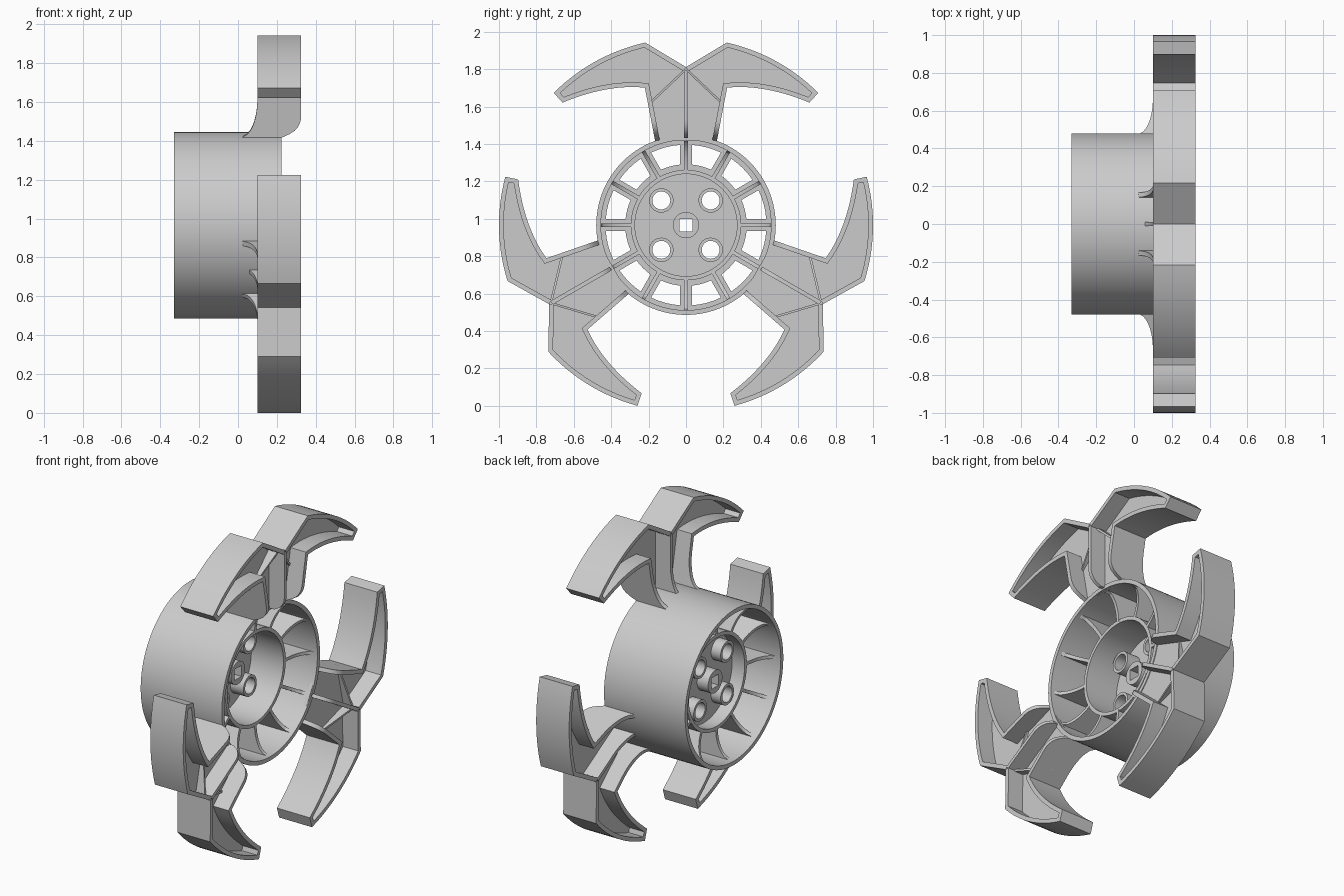
import bpy, bmesh, math
from mathutils import Vector

if "Cube" in bpy.data.objects:
    bpy.data.objects.remove(bpy.data.objects["Cube"])

CZ = 0.966          # height of the wheel axis (axis runs along x)


def link(name, bm, smooth=True):
    bmesh.ops.remove_doubles(bm, verts=bm.verts, dist=1e-5)
    bmesh.ops.recalc_face_normals(bm, faces=bm.faces)
    me = bpy.data.meshes.new(name)
    bm.to_mesh(me)
    bm.free()
    ob = bpy.data.objects.new(name, me)
    bpy.context.collection.objects.link(ob)
    ob.location.z = CZ
    if smooth:
        bpy.ops.object.select_all(action='DESELECT')
        bpy.context.view_layer.objects.active = ob
        ob.select_set(True)
        bpy.ops.object.shade_smooth_by_angle(angle=math.radians(25))
    return ob


def plate(name, loops, x0, x1):
    """Flat outline with holes in the y-z plane, thickened from x0 to x1."""
    cu = bpy.data.curves.new(name + "_outline", 'CURVE')
    cu.dimensions = '2D'
    cu.fill_mode = 'BOTH'
    cu.extrude = (x1 - x0) / 2
    for loop in loops:
        sp = cu.splines.new('POLY')
        sp.points.add(len(loop) - 1)
        for p, (u, v) in zip(sp.points, loop):
            p.co = (u, v, 0, 1)
        sp.use_cyclic_u = True
    tmp = bpy.data.objects.new(name + "_outline", cu)
    bpy.context.collection.objects.link(tmp)
    dg = bpy.context.evaluated_depsgraph_get()
    bm = bmesh.new()
    me = bpy.data.meshes.new_from_object(tmp.evaluated_get(dg))
    bm.from_mesh(me)
    bpy.data.meshes.remove(me)
    bpy.data.objects.remove(tmp)
    for v in bm.verts:
        v.co = Vector((v.co.z + (x0 + x1) / 2, v.co.x, v.co.y))
    return link(name, bm)


def strip(bm, path, a, b, xb, xf):
    """Wall along a y-z path; a, b are side offsets, xb, xf give depth by height."""
    pts = [Vector(p) for p in path]
    rows = []
    for i, p in enumerate(pts):
        ns = []
        for j in (i - 1, i):
            if 0 <= j < len(pts) - 1:
                d = (pts[j + 1] - pts[j]).normalized()
                ns.append(Vector((d.y, -d.x)))
        n = sum(ns, Vector((0, 0))).normalized()
        n = n / max(n.dot(ns[0]), 0.4)
        q, r = p + n * a, p + n * b
        x0, x1 = xb(p.y), xf(p.y)
        rows.append([bm.verts.new(c) for c in
                     ((x0, *q), (x1, *q), (x1, *r), (x0, *r))])
    for s, t in zip(rows, rows[1:]):
        for k in range(4):
            bm.faces.new((s[k], s[(k + 1) % 4], t[(k + 1) % 4], t[k]))
    bm.faces.new(rows[0])
    bm.faces.new(rows[-1])


def circle(r, n=72, c=(0, 0)):
    return [(c[0] + r * math.cos(2 * math.pi * i / n),
             c[1] + r * math.sin(2 * math.pi * i / n)) for i in range(n)]


def quarter(s):
    s = min(max(s, 0), 1)
    return 1 - math.sqrt(1 - s * s)


def repeat(ob, count):
    for k in range(1, count):
        c = ob.copy()
        c.rotation_euler.x = 2 * math.pi * k / count
        bpy.context.collection.objects.link(c)


# Hub drums
plate("outer_drum", [circle(0.48, 96), circle(0.455, 96)], -0.33, 0.225)
plate("inner_drum", [circle(0.295), circle(0.273)], -0.21, 0.12)

# Ring web with twelve windows
windows = []
for k in range(12):
    m = math.radians(15 + 30 * k)
    w = []
    for r, order in ((0.325, 1), (0.43, -1)):
        half = math.radians(15) - math.asin(0.032 / r)
        w += [(r * math.cos(m + order * half * f), r * math.sin(m + order * half * f))
              for f in (-1, -0.5, 0, 0.5, 1)]
    windows.append(w)
plate("window_ring", [circle(0.46), circle(0.285)] + windows, -0.05, -0.025)

# Spokes with curved front and back edges
bm = bmesh.new()
strip(bm, [(0, 0.285 + 0.175 * i / 10) for i in range(11)], -0.01, 0.01,
      lambda v: -0.21 - 0.1 * quarter((v - 0.285) / 0.175),
      lambda v: 0.12 + 0.09 * quarter((v - 0.285) / 0.175))
repeat(link("spoke", bm), 12)

# Hub disc, bolt bosses and square-bored centre boss
bolts = [(a * 0.132, b * 0.132) for a in (-1, 1) for b in (-1, 1)]
s = 0.034
square = [(-s, -s), (s, -s), (s, s), (-s, s)]
plate("hub_disc", [circle(0.28), square] + [circle(0.048, 32, c) for c in bolts], -0.125, -0.1)
for c in bolts:
    plate("bolt_boss", [circle(0.065, 32, c), circle(0.048, 32, c)], -0.19, -0.01)
plate("centre_boss", [circle(0.07, 32), square], -0.2, 0.0)

# Half outline of a claw pair: notch, peak, outer arc, tip, inner arc, neck
half = [(0, 0.845)]
for i in range(15):
    a = math.radians(77.4 - 32.4 * i / 14)
    half.append((math.cos(a), math.sin(a)))
for i in range(13):
    t = i / 12
    half.append(tuple((1 - t) ** 2 * p + 2 * t * (1 - t) * q + t * t * r for p, q, r in
                      zip((0.66, 0.655), (0.42, 0.755), (0.22, 0.735))))
half += [(0.22 - 0.055 * i / 16, 0.735 - 0.285 * i / 16) for i in range(1, 17)]


def back(v):
    return 0.10 - 0.08 * quarter((0.65 - v) / 0.195)


def front(v):
    return 0.325 - 0.1 * quarter((0.56 - v) / 0.1)


# Claw walls, centre rib and small diagonal ribs
bm = bmesh.new()
for side in (1, -1):
    strip(bm, [(side * u, v) for u, v in half], 0, side * 0.025, back, front)
    strip(bm, [(side * 0.01, 0.825), (side * 0.2, 0.645)], -0.006, 0.006,
          lambda v: 0.2, lambda v: 0.28 if v > 0.7 else 0.225)
strip(bm, [(0, 0.83 - 0.365 * i / 18) for i in range(19)], -0.011, 0.011, back, front)
repeat(link("claw_walls", bm), 3)

# Claw web, set midway through the depth of the walls
web = half + [(-u, v) for u, v in reversed(half[1:])]
repeat(plate("claw_web", [web], 0.2, 0.22), 3)
